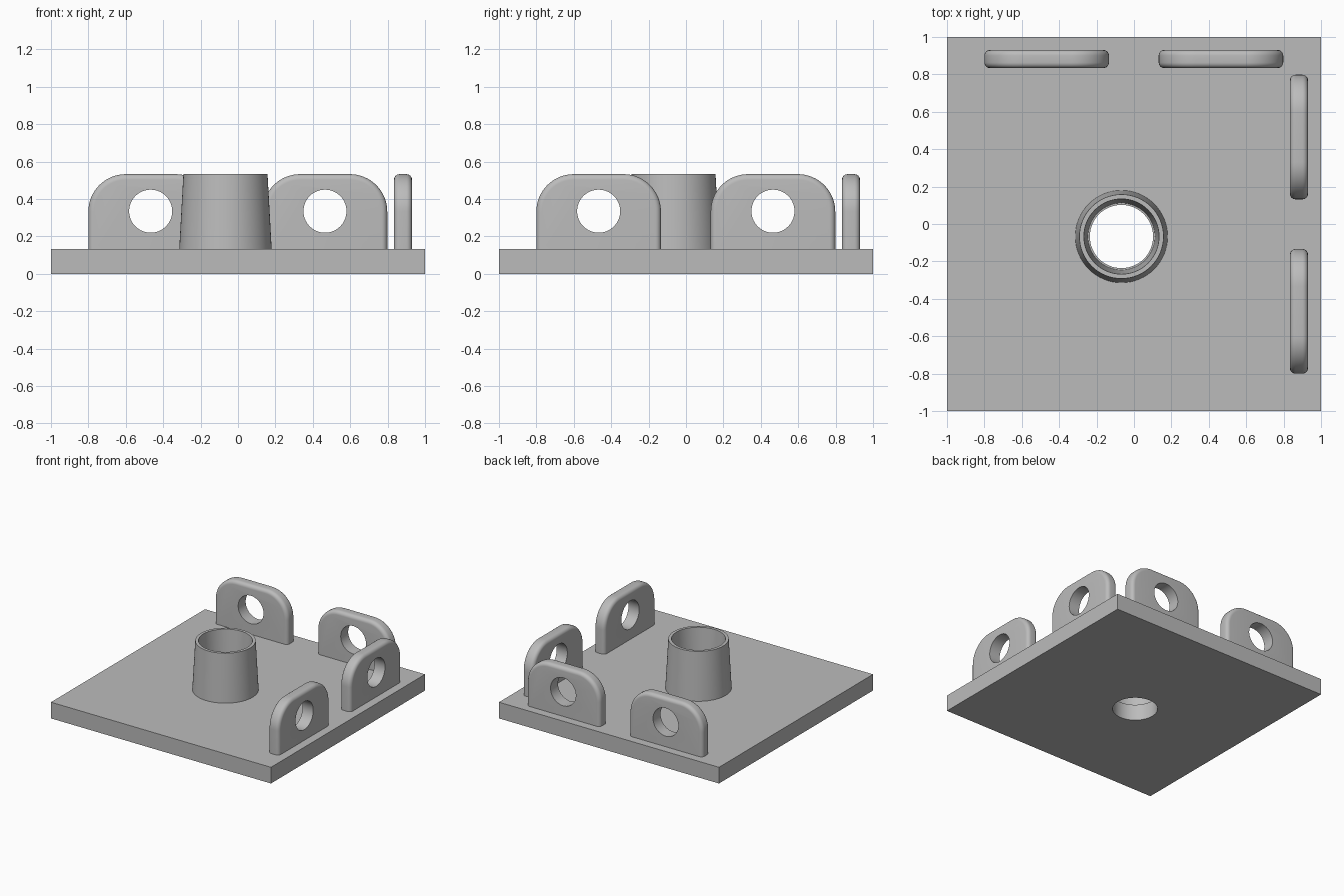
import bpy, bmesh, math

if "Cube" in bpy.data.objects:
    bpy.data.objects.remove(bpy.data.objects["Cube"])

PLATE_TOP, TOP = 0.133, 0.533
CX = CY = -0.067

grey = bpy.data.materials.new("plain grey")
grey.diffuse_color = (0.5, 0.5, 0.5, 1)
grey.use_nodes = True
grey.node_tree.nodes["Principled BSDF"].inputs["Base Color"].default_value = grey.diffuse_color


def make_object(name, bm):
    bmesh.ops.recalc_face_normals(bm, faces=bm.faces)
    mesh = bpy.data.meshes.new(name)
    bm.to_mesh(mesh)
    bm.free()
    mesh.materials.append(grey)
    ob = bpy.data.objects.new(name, mesh)
    bpy.context.collection.objects.link(ob)
    return ob


def activate(ob):
    bpy.ops.object.select_all(action='DESELECT')
    ob.select_set(True)
    bpy.context.view_layer.objects.active = ob


def drill(ob, radius, location, rotation=(0, 0, 0)):
    """Cut a round through-hole and shade the result."""
    bpy.ops.mesh.primitive_cylinder_add(vertices=64, radius=radius, depth=1,
                                        location=location, rotation=rotation)
    cutter = bpy.context.object
    cutter.hide_render = True
    activate(ob)
    mod = ob.modifiers.new("hole", 'BOOLEAN')
    mod.operation, mod.solver, mod.object = 'DIFFERENCE', 'EXACT', cutter
    bpy.ops.object.modifier_apply(modifier=mod.name)
    bpy.data.objects.remove(cutter, do_unlink=True)
    bpy.ops.object.shade_smooth_by_angle(angle=math.radians(30))


# Base plate with the round bore
bm = bmesh.new()
bmesh.ops.create_cube(bm, size=1)
for v in bm.verts:
    v.co = (v.co.x * 2, v.co.y * 2, (v.co.z + 0.5) * PLATE_TOP)
drill(make_object("base_plate", bm), 0.169, (CX, CY, 0))

# Tapered hollow boss: lathed wall section with a small ledge at the bottom
section = [(0.247, PLATE_TOP), (0.225, TOP), (0.201, TOP), (0.179, PLATE_TOP)]
bm = bmesh.new()
STEPS = 64
rings = []
for i in range(STEPS):
    a = 2 * math.pi * i / STEPS
    rings.append([bm.verts.new((CX + r * math.cos(a), CY + r * math.sin(a), z))
                  for r, z in section])
for i in range(STEPS):
    p, q = rings[i], rings[(i + 1) % STEPS]
    for j in range(4):
        k = (j + 1) % 4
        bm.faces.new((p[j], q[j], q[k], p[k]))
boss = make_object("tapered_boss", bm)
activate(boss)
bpy.ops.object.shade_smooth_by_angle(angle=math.radians(30))


# Lugs: rounded-top plates with filleted rims
HALF, THICK, CORNER, FILLET = 0.333, 0.097, 0.2, 0.03


def lug_outline(inset):
    """Points of the lug silhouette, shrunk everywhere but at its foot."""
    r = CORNER - inset
    pts = [(HALF - inset, PLATE_TOP - 0.003)]
    for cx, start in ((HALF - CORNER, 0), (CORNER - HALF, 90)):
        for i in range(17):
            a = math.radians(start + 90 * i / 16)
            pts.append((cx + r * math.cos(a), TOP - CORNER + r * math.sin(a)))
    return pts + [(inset - HALF, PLATE_TOP - 0.003)]


def make_lug(name, along, on_right):
    # Stack of outlines through the thickness, quarter-round at each face
    layers = []
    for i in range(7):
        a = math.pi / 2 * i / 6
        layers.append((FILLET * (1 - math.sin(a)),
                       -THICK / 2 + FILLET * (1 - math.cos(a))))
    layers += [(inset, -t) for inset, t in reversed(layers)]
    bm = bmesh.new()
    loops = []
    for inset, t in layers:
        loop = []
        for u, z in lug_outline(inset):
            co = (0.882 + t, along + u, z) if on_right else (along + u, 0.882 + t, z)
            loop.append(bm.verts.new(co))
        loops.append(loop)
    for p, q in zip(loops, loops[1:]):
        for j in range(len(p)):
            k = (j + 1) % len(p)
            bm.faces.new((p[j], p[k], q[k], q[j]))
    bm.faces.new(loops[0])
    bm.faces.new(loops[-1])
    ob = make_object(name, bm)
    if on_right:
        drill(ob, 0.115, (0.882, along, 0.335), (0, math.pi / 2, 0))
    else:
        drill(ob, 0.115, (along, 0.882, 0.335), (math.pi / 2, 0, 0))


for side, along in (("a", -0.467), ("b", 0.465)):
    make_lug("back_lug_" + side, along, False)
    make_lug("right_lug_" + side, along, True)
